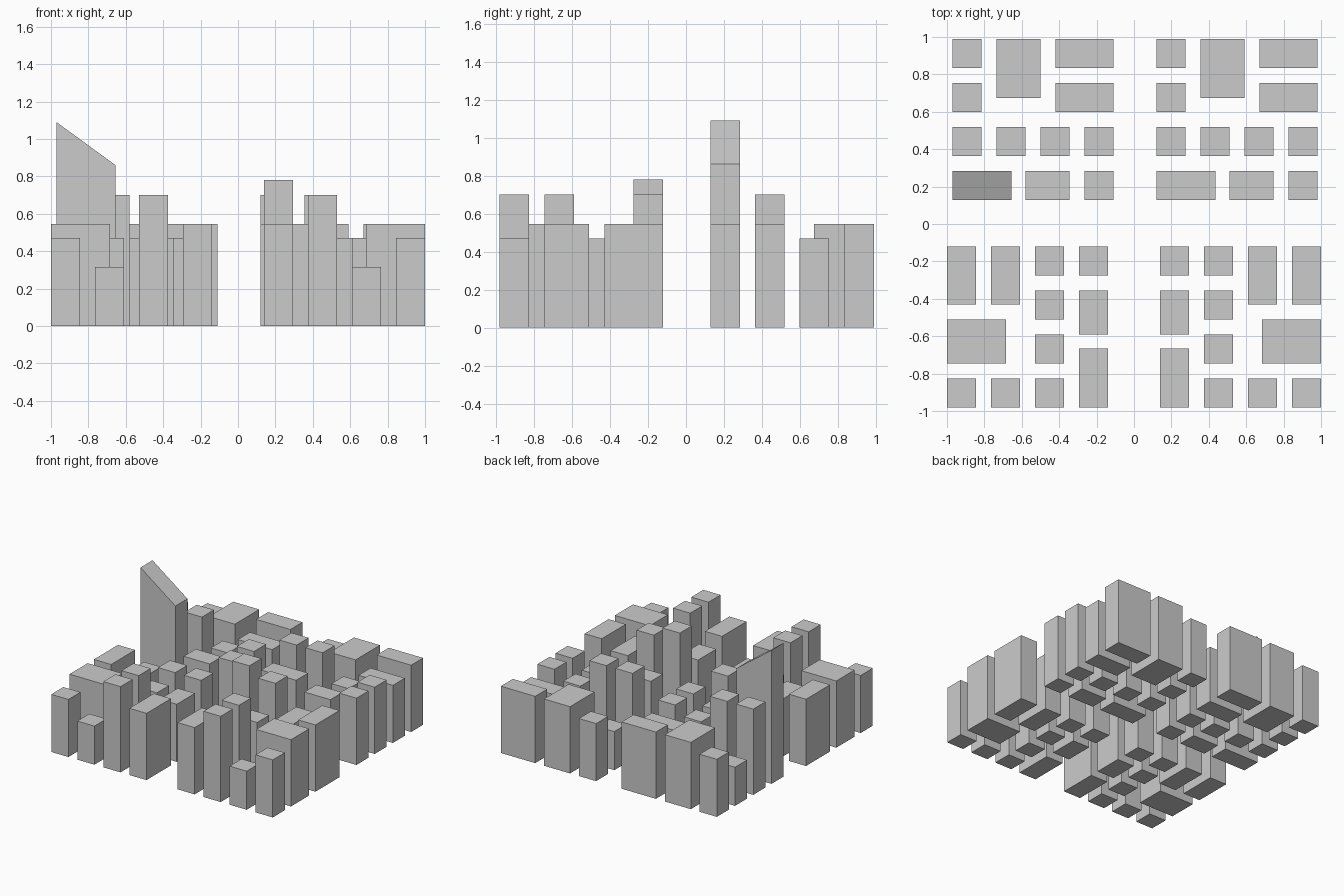
import bpy

if "Cube" in bpy.data.objects:
    bpy.data.objects.remove(bpy.data.objects["Cube"])

# One city block: (x0, x1, y0, y1, height) in block coordinates
C, P = 0.155, 0.235            # plot size and plot pitch
BLOCK = [
    # row beside the main street
    (0, 0.315, 0, C, 0.545), (0.39, 0.625, 0, C, 0.47), (3*P, 3*P + C, 0, C, 0.545),
    # row of four small buildings
    (0, C, P, P + C, 0.70), (P, P + C, P, P + C, 0.70),
    (2*P, 2*P + C, P, P + C, 0.47), (3*P, 3*P + C, P, P + C, 0.545),
    # outer two rows
    (0, C, 2*P, 2*P + C, 0.315), (0, C, 3*P, 3*P + C, 0.47),
    (P, P + 0.235, 0.545, 0.86, 0.545),
    (0.55, 0.86, 2*P, 2*P + C, 0.47), (0.55, 0.86, 3*P, 3*P + C, 0.545),
]


def building(name, x0, x1, y0, y1, h_left, h_right=None):
    """Closed box; the roof slopes along x when h_right differs."""
    hr = h_left if h_right is None else h_right
    x0, x1 = sorted((x0, x1))
    y0, y1 = sorted((y0, y1))
    verts = [(x0, y0, 0), (x1, y0, 0), (x1, y1, 0), (x0, y1, 0),
             (x0, y0, h_left), (x1, y0, hr), (x1, y1, hr), (x0, y1, h_left)]
    faces = [(3, 2, 1, 0), (4, 5, 6, 7), (0, 1, 5, 4),
             (1, 2, 6, 5), (2, 3, 7, 6), (3, 0, 4, 7)]
    mesh = bpy.data.meshes.new(name)
    mesh.from_pydata(verts, [], faces)
    ob = bpy.data.objects.new(name, mesh)
    bpy.context.collection.objects.link(ob)
    return ob


for i, (x0, x1, y0, y1, h) in enumerate(BLOCK):
    # back blocks: plain copies, with a slanted tower on the left one
    building(f"back_right_building_{i}", 0.12 + x0, 0.12 + x1, 0.128 + y0, 0.128 + y1, h)
    if i == 0:
        building("slanted_tower", -0.97, -0.655, 0.128, 0.283, 1.09, 0.86)
    else:
        building(f"back_left_building_{i}", -0.97 + x0, -0.97 + x1, 0.128 + y0, 0.128 + y1, h)

    # front blocks: x and y swapped, mirrored left to right
    a0, a1, b0, b1 = 0.14 + y0, 0.14 + y1, -0.98 + x0, -0.98 + x1
    building(f"front_left_building_{i}", -a0, -a1, b0, b1, h)
    # two taller buildings beside the crossing in the front right block
    tall = {2: 0.78, 6: 0.70}.get(i, h)
    building(f"front_right_building_{i}", a0, a1, b0, b1, tall)
